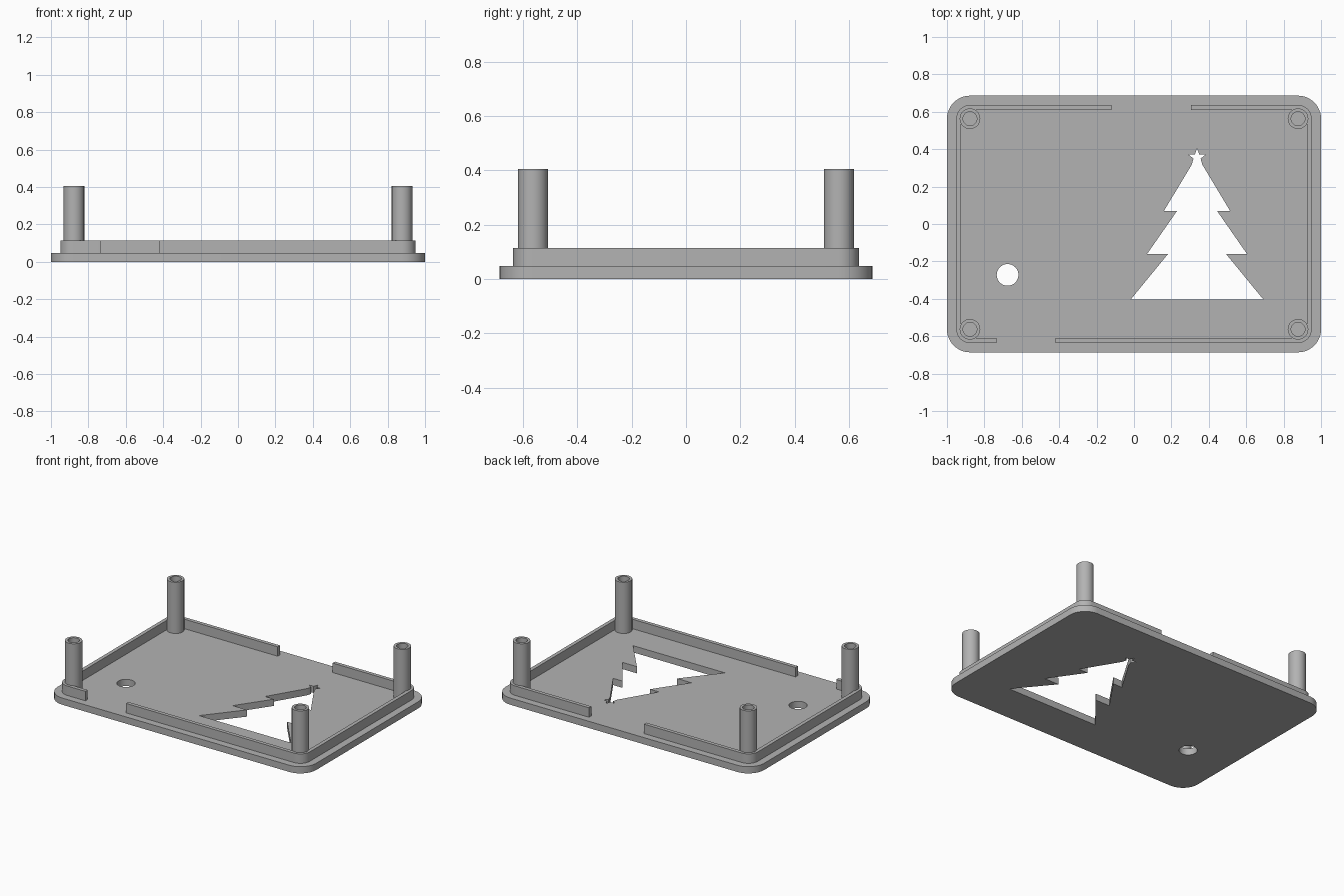
import bpy, bmesh
from math import sin, cos, pi, radians
from mathutils import Vector

cube = bpy.data.objects.get("Cube")
if cube:
    bpy.data.objects.remove(cube, do_unlink=True)

grey = bpy.data.materials.new("grey plastic")
grey.use_nodes = True
colour = (0.45, 0.45, 0.45, 1)
grey.diffuse_color = colour
grey.node_tree.nodes["Principled BSDF"].inputs["Base Color"].default_value = colour

PLATE_TOP, RIM_TOP, POST_TOP = 0.047, 0.113, 0.405
CX, CY = 0.877, 0.563          # shared centre of corners and posts


def arc(x, y, r, start, end, steps):
    """Points on an arc, angles in degrees."""
    angles = [radians(start + (end - start) * i / steps) for i in range(steps + 1)]
    return [(x + r * cos(a), y + r * sin(a)) for a in angles]


def circle(x, y, r, steps=40):
    return arc(x, y, r, 0, 360, steps)[:-1]


def prism(name, loops, z0, z1):
    """Extrude an outline, with optional hole loops, from z0 to z1."""
    bm = bmesh.new()
    edges = []
    for loop in loops:
        verts = [bm.verts.new((x, y, z0)) for x, y in loop]
        edges += [bm.edges.new((a, b)) for a, b in zip(verts, verts[1:] + verts[:1])]
    bmesh.ops.triangle_fill(bm, edges=edges, use_beauty=True, use_dissolve=False)
    top = bmesh.ops.extrude_face_region(bm, geom=bm.faces[:], use_keep_orig=True)
    moved = [v for v in top["geom"] if isinstance(v, bmesh.types.BMVert)]
    bmesh.ops.translate(bm, verts=moved, vec=Vector((0, 0, z1 - z0)))
    bmesh.ops.recalc_face_normals(bm, faces=bm.faces[:])
    mesh = bpy.data.meshes.new(name)
    bm.to_mesh(mesh)
    bm.free()
    mesh.materials.append(grey)
    obj = bpy.data.objects.new(name, mesh)
    bpy.context.collection.objects.link(obj)
    bpy.ops.object.select_all(action="DESELECT")
    obj.select_set(True)
    bpy.context.view_layer.objects.active = obj
    bpy.ops.object.shade_smooth_by_angle(angle=radians(30))
    return obj


# Tree cutout: three tiers below a five pointed star
tree_x, star_y = 0.337, 0.356
tiers = [(0.355, -0.404), (0.155, -0.16), (0.267, -0.16), (0.107, 0.07), (0.177, 0.07)]
star = []
for i in range(9):
    a = radians(-54 + 36 * i)
    r = 0.02 if i % 2 else 0.048
    star.append((tree_x + r * cos(a), star_y + r * sin(a)))
tree = ([(tree_x + w, y) for w, y in tiers] + star
        + [(tree_x - w, y) for w, y in reversed(tiers)])

# Base plate with rounded corners, tree and round hole
corners = [(CX, CY, 0), (-CX, CY, 90), (-CX, -CY, 180), (CX, -CY, 270)]
plate = [p for x, y, a in corners for p in arc(x, y, 0.123, a, a + 90, 12)]
prism("base_plate", [plate, tree, circle(-0.676, -0.272, 0.058)], 0, PLATE_TOP)


def rim(name, side, back_end, front_end):
    """C-shaped lip along one side, ending at the gaps in back and front."""
    def path(r):
        pts = [(back_end, CY + r)]
        pts += [(side * x, y) for x, y in arc(CX, CY, r, 90, 0, 12)]
        pts += [(side * x, y) for x, y in arc(CX, -CY, r, 0, -90, 12)]
        return pts + [(front_end, -CY - r)]
    prism(name, [path(0.073) + path(0.047)[::-1]], PLATE_TOP, RIM_TOP)


rim("rim_left", 1, 0.305, -0.42)
rim("rim_right", -1, -0.12, -0.735)

# Hollow corner posts
for front_back, y in (("front", -CY), ("back", CY)):
    for side, x in (("left", CX), ("right", -CX)):
        prism(f"post_{front_back}_{side}",
              [circle(x, y, 0.055), circle(x, y, 0.037)], PLATE_TOP, POST_TOP)
